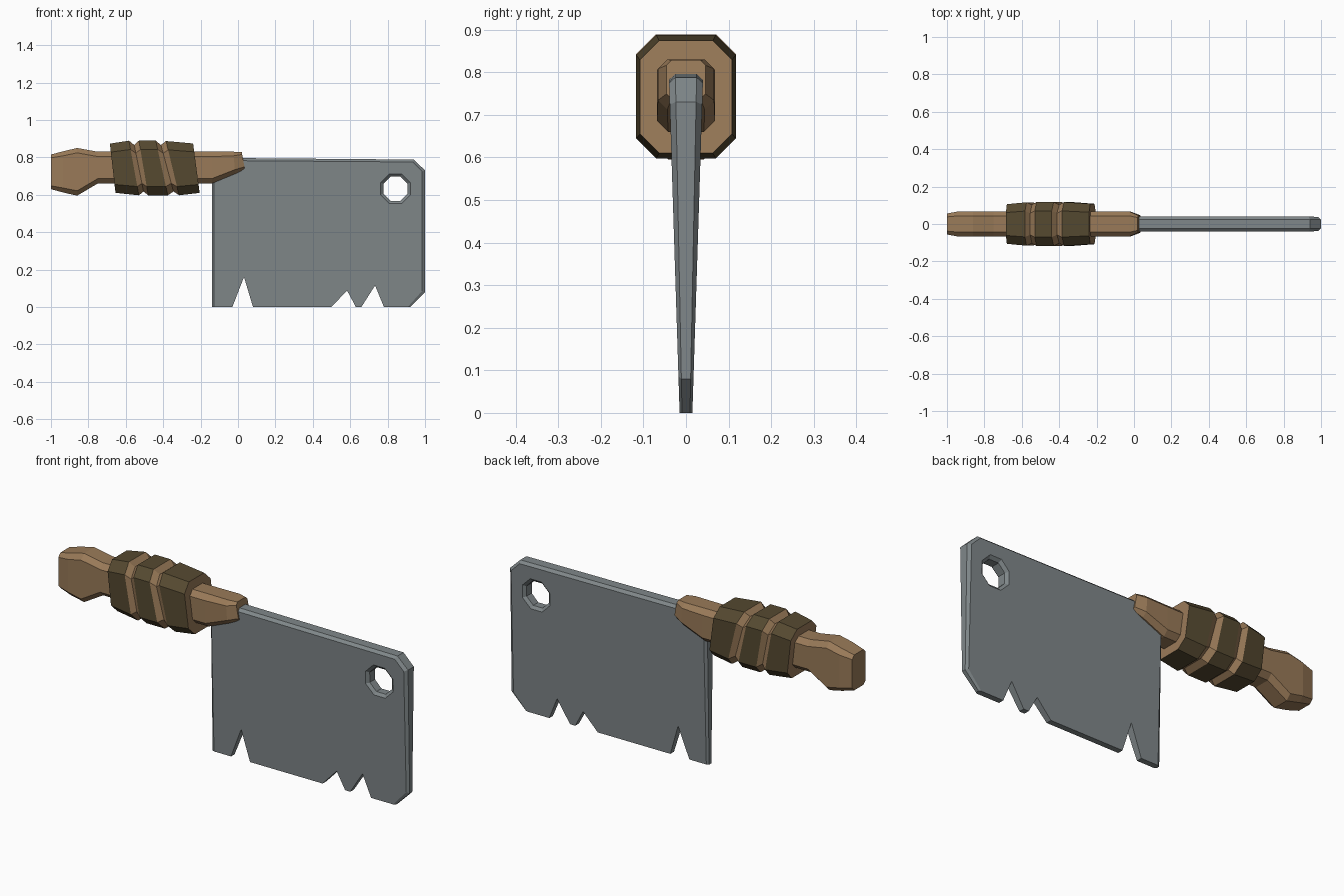
import bpy, bmesh, math

if "Cube" in bpy.data.objects:
    bpy.data.objects.remove(bpy.data.objects["Cube"])


def material(name, rgb):
    m = bpy.data.materials.new(name)
    m.diffuse_color = (*rgb, 1)
    m.use_nodes = True
    m.node_tree.nodes["Principled BSDF"].inputs["Base Color"].default_value = m.diffuse_color
    return m


STEEL = material("grey steel", (0.215, 0.243, 0.252))
WOOD = material("brown wood", (0.32, 0.195, 0.098))
WRAP = material("dark wrap", (0.092, 0.067, 0.030))


def finish(bm, name, mats):
    bmesh.ops.recalc_face_normals(bm, faces=bm.faces[:])
    me = bpy.data.meshes.new(name)
    bm.to_mesh(me)
    bm.free()
    for m in mats:
        me.materials.append(m)
    ob = bpy.data.objects.new(name, me)
    bpy.context.collection.objects.link(ob)
    return ob


def loft(name, sections, mats, dark=()):
    """Chamfered-rectangle sections: x at top, x at bottom, z bottom, z top, half y, chamfer."""
    bm = bmesh.new()
    rings = []
    for xt, xb, z0, z1, hy, c in sections:
        pts = [(hy - c, z1), (hy, z1 - c), (hy, z0 + c), (hy - c, z0)]
        pts += [(-y, z) for y, z in reversed(pts)]
        rings.append([bm.verts.new((xb + (xt - xb) * (z - z0) / (z1 - z0), y, z))
                      for y, z in pts])
    for k, (a, b) in enumerate(zip(rings, rings[1:])):
        for i in range(8):
            j = (i + 1) % 8
            f = bm.faces.new((a[i], a[j], b[j], b[i]))
            f.material_index = int(k in dark)
    bm.faces.new(rings[0])
    bm.faces.new(rings[-1])
    return finish(bm, name, mats)


# Wooden handle with flared pommel and tapered front
loft("handle", [
    (-1.0, -1.0, 0.63, 0.815, 0.056, 0.018),
    (-0.935, -0.935, 0.612, 0.832, 0.068, 0.024),
    (-0.86, -0.86, 0.595, 0.85, 0.068, 0.026),
    (-0.75, -0.75, 0.66, 0.83, 0.068, 0.026),
    (-0.14, -0.14, 0.66, 0.83, 0.068, 0.026),
    (-0.025, -0.015, 0.712, 0.83, 0.066, 0.022),
    (0.02, 0.037, 0.737, 0.828, 0.046, 0.012)], [WOOD])

# Swollen grip with three slanted dark bands and wooden grooves between
loft("grip_wrap", [
    (-0.685, -0.655, 0.61, 0.873, 0.106, 0.045),
    (-0.583, -0.53, 0.597, 0.889, 0.116, 0.047),
    (-0.555, -0.505, 0.617, 0.866, 0.102, 0.044),
    (-0.53, -0.48, 0.597, 0.889, 0.117, 0.047),
    (-0.44, -0.375, 0.597, 0.889, 0.117, 0.047),
    (-0.412, -0.345, 0.617, 0.866, 0.102, 0.044),
    (-0.385, -0.315, 0.597, 0.887, 0.117, 0.047),
    (-0.24, -0.205, 0.61, 0.874, 0.108, 0.045)], [WOOD, WRAP], dark=(0, 3, 6))

# Blade: outer outline and the slightly inset outline of its flat faces
notches = [(-0.03, 0), (0.032, 0.16), (0.08, 0), (0.50, 0), (0.583, 0.088),
           (0.63, 0), (0.66, 0), (0.733, 0.115), (0.78, 0)]
outer = [(-0.14, 0)] + notches + [(0.92, 0), (1.0, 0.08), (1.0, 0.73),
                                  (0.94, 0.788), (-0.14, 0.797)]
inner = [(-0.128, 0)] + notches + [(0.908, 0), (0.985, 0.086), (0.985, 0.724),
                                   (0.934, 0.775), (-0.128, 0.783)]


def octagon(r):
    return [(0.842 + r * math.cos(math.pi * (i + 0.5) / 4),
             0.632 + r * math.sin(math.pi * (i + 0.5) / 4)) for i in range(8)]


bm = bmesh.new()
caps = {-1: [], 1: []}
for edge, flat in ((outer, inner), (octagon(0.07), octagon(0.086))):
    rings = []
    for side, pts, drop in ((-1, flat, 0), (-1, edge, 1), (1, edge, 1), (1, flat, 0)):
        ring = []
        for x, z in pts:
            half = 0.015 + 0.0325 * z * 0.98      # taper towards the cutting edge
            if drop:
                half *= 0.62
            ring.append(bm.verts.new((x, side * half, z)))
        rings.append(ring)
    n = len(edge)
    for a, b in zip(rings, rings[1:]):
        for i in range(n):
            j = (i + 1) % n
            bm.faces.new((a[i], a[j], b[j], b[i]))
    for side, ring in ((-1, rings[0]), (1, rings[-1])):
        caps[side] += [bm.edges.get((ring[i], ring[(i + 1) % n])) for i in range(n)]
for side in caps:
    bmesh.ops.triangle_fill(bm, edges=caps[side], use_beauty=True, normal=(0, side, 0))
finish(bm, "blade", [STEEL])
